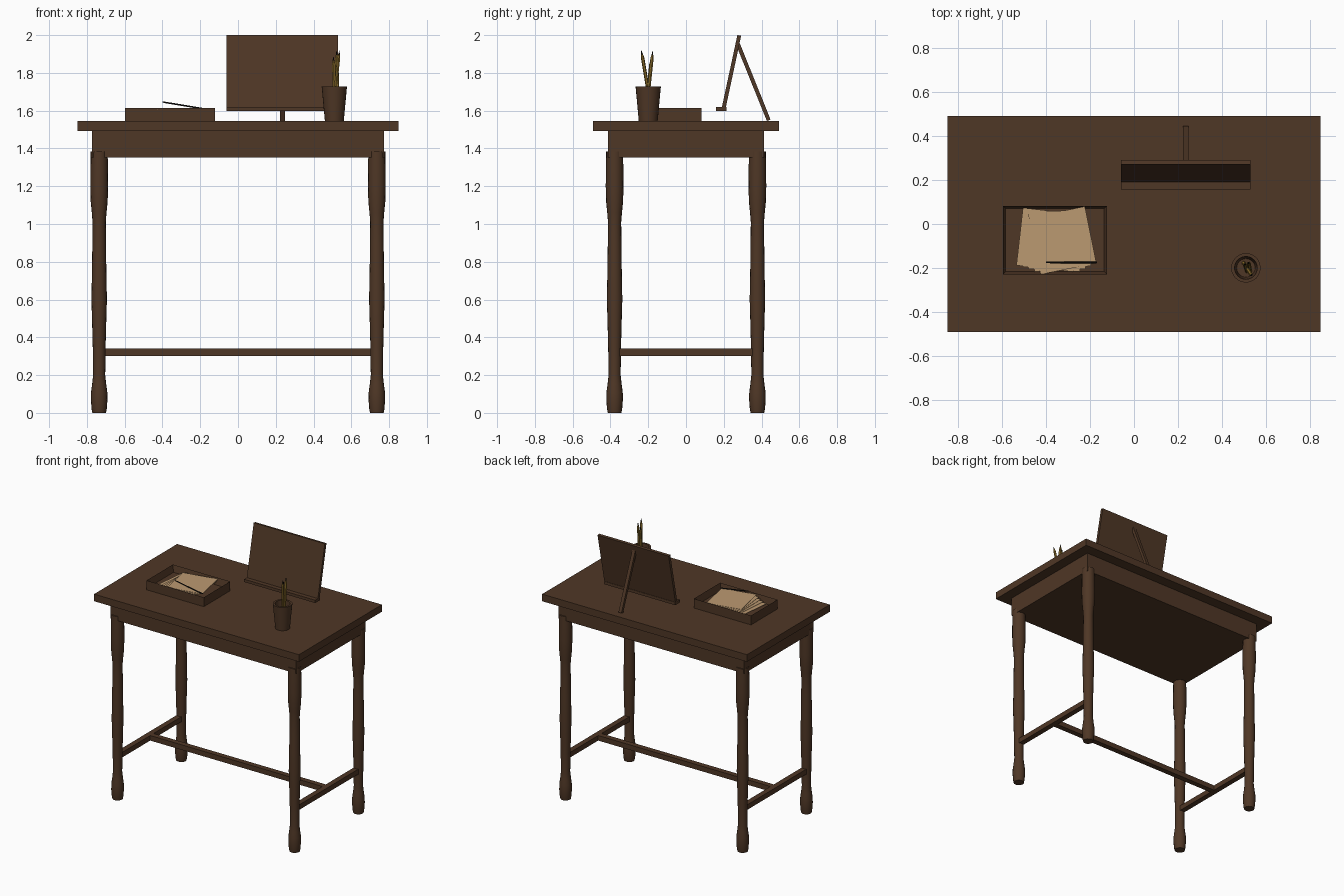
import bpy, bmesh, math
from mathutils import Vector, Matrix

if "Cube" in bpy.data.objects:
    bpy.data.objects.remove(bpy.data.objects["Cube"])


def material(name, rgb):
    m = bpy.data.materials.new(name)
    m.diffuse_color = (*rgb, 1)
    m.use_nodes = True
    m.node_tree.nodes["Principled BSDF"].inputs["Base Color"].default_value = m.diffuse_color
    return m


WOOD = material("dark_wood", (0.078, 0.038, 0.019))
PAPER = material("paper", (0.50, 0.32, 0.165))
YELLOW = material("pencil_yellow", (0.27, 0.16, 0.025))
BLACK = material("black", (0.008, 0.007, 0.006))


def finish(name, bm, mats, smooth=False):
    bmesh.ops.recalc_face_normals(bm, faces=bm.faces)
    me = bpy.data.meshes.new(name)
    bm.to_mesh(me)
    bm.free()
    ob = bpy.data.objects.new(name, me)
    bpy.context.collection.objects.link(ob)
    for m in mats:
        me.materials.append(m)
    if smooth:
        bpy.ops.object.select_all(action='DESELECT')
        ob.select_set(True)
        bpy.context.view_layer.objects.active = ob
        bpy.ops.object.shade_smooth_by_angle(angle=math.radians(40))
    return ob


def add_box(bm, lo, hi, matrix=Matrix()):
    lo, hi = Vector(lo), Vector(hi)
    size = hi - lo
    bmesh.ops.create_cube(bm, size=1, matrix=matrix @ Matrix.Translation((lo + hi) / 2)
                          @ Matrix.Diagonal((*size, 1)))


def box(name, lo, hi, mat=WOOD, matrix=Matrix()):
    bm = bmesh.new()
    add_box(bm, lo, hi, matrix)
    return finish(name, bm, [mat])


def lathe(name, profile, sides, mats, matrix=Matrix(), smooth=True, rule=None):
    """Closed turned solid from (radius, height) pairs; rule maps ring number to material."""
    bm = bmesh.new()
    rings = []
    for r, z in profile:
        rings.append([bm.verts.new(matrix @ Vector((r * math.cos(2 * math.pi * i / sides),
                                                    r * math.sin(2 * math.pi * i / sides), z)))
                      for i in range(sides)])
    for k in range(len(rings) - 1):
        a, b = rings[k], rings[k + 1]
        for i in range(sides):
            j = (i + 1) % sides
            f = bm.faces.new((a[i], a[j], b[j], b[i]))
            f.material_index = rule(k) if rule else 0
    bm.faces.new(rings[0][::-1])
    end = bm.faces.new(rings[-1])
    end.material_index = rule(len(rings) - 2) if rule else 0
    return finish(name, bm, mats, smooth)


def aim(a, b):
    """Frame at point a with its z axis towards b."""
    a, b = Vector(a), Vector(b)
    return Matrix.Translation(a) @ (b - a).to_track_quat('Z', 'Y').to_matrix().to_4x4()


# Table top and apron
box("table_top", (-0.85, -0.492, 1.492), (0.85, 0.492, 1.545))
box("apron", (-0.772, -0.412, 1.352), (0.772, 0.412, 1.492))

# Turned legs
LEG = [(0.036, 0), (0.040, 0.02), (0.044, 0.07), (0.043, 0.11), (0.037, 0.155), (0.032, 0.20),
       (0.034, 0.35), (0.038, 0.50), (0.041, 0.60), (0.038, 0.75), (0.036, 0.90), (0.035, 1.01),
       (0.039, 1.06), (0.045, 1.12), (0.047, 1.20), (0.046, 1.30), (0.045, 1.385)]
for sx in (-1, 1):
    for sy in (-1, 1):
        lathe("leg", LEG, 16, [WOOD], Matrix.Translation((sx * 0.735, sy * 0.378, 0)))

# Stretchers
for sx in (-1, 1):
    box("side_stretcher", (sx * 0.735 - 0.02, -0.37, 0.302), (sx * 0.735 + 0.02, 0.37, 0.34))
box("long_stretcher", (-0.73, -0.02, 0.302), (0.73, 0.02, 0.34))

# Open paper tray
X0, X1, Y0, Y1, T = -0.598, -0.123, -0.23, 0.083, 0.019
bm = bmesh.new()
add_box(bm, (X0, Y0, 1.545), (X1, Y1, 1.615))
bm.faces.ensure_lookup_table()
top = max(bm.faces, key=lambda f: f.calc_center_median().z)
bmesh.ops.inset_region(bm, faces=[top], thickness=T)
bmesh.ops.translate(bm, verts=top.verts, vec=(0, 0, -0.05))
finish("tray", bm, [WOOD])

# Fanned sheets of paper
SHEETS = [(-0.392, -0.072, -6.5), (-0.365, -0.075, -5), (-0.35, -0.072, 0),
          (-0.338, -0.073, 6), (-0.325, -0.075, 11.5)]
for i, (x, y, angle) in enumerate(SHEETS):
    frame = Matrix.Translation((x, y, 1.583 + 0.006 * i)) @ Matrix.Rotation(math.radians(angle), 4, 'Z')
    box("paper_sheet", (-0.13, -0.132, -0.001), (0.13, 0.132, 0.001), PAPER, frame)

# Pen resting on the sheets
start, end = Vector((-0.40, -0.175, 1.646)), Vector((-0.17, -0.175, 1.608))
lathe("pen", [(0.003, 0), (0.004, 0.02), (0.004, (end - start).length)], 8, [BLACK], aim(start, end))

# Leaning board with ledge and back strut
bm = bmesh.new()
side = [(0.186, 1.60), (0.207, 1.60), (0.292, 1.997), (0.272, 2.0)]
ends = [[bm.verts.new((x, y, z)) for y, z in side] for x in (-0.06, 0.53)]
bm.faces.new(ends[0])
bm.faces.new(ends[1])
for i in range(4):
    j = (i + 1) % 4
    bm.faces.new((ends[0][i], ends[0][j], ends[1][j], ends[1][i]))
finish("board", bm, [WOOD])
box("board_ledge", (-0.06, 0.158, 1.599), (0.53, 0.214, 1.62))
strut_top, strut_foot = Vector((0.235, 0.274, 1.955)), Vector((0.235, 0.438, 1.549))
box("board_strut", (-0.0125, -0.0105, 0), (0.0125, 0.0105, (strut_foot - strut_top).length),
    WOOD, aim(strut_top, strut_foot))

# Pencil cup, hollow inside
lathe("pencil_cup", [(0.050, 1.545), (0.067, 1.728), (0.052, 1.728), (0.042, 1.565)], 24, [WOOD],
      Matrix.Translation((0.51, -0.2, 0)))

# Pencils with sharpened black tips
for foot, tip in [((0.50, -0.178, 1.57), (0.537, -0.236, 1.918)),
                  ((0.53, -0.212, 1.57), (0.522, -0.176, 1.915)),
                  ((0.515, -0.215, 1.57), (0.505, -0.182, 1.885))]:
    n = (Vector(tip) - Vector(foot)).length
    lathe("pencil", [(0.009, 0), (0.009, n - 0.04), (0.005, n - 0.02), (0.001, n)], 6,
          [YELLOW, BLACK], aim(foot, tip), False, lambda k: 1 if k == 2 else 0)
